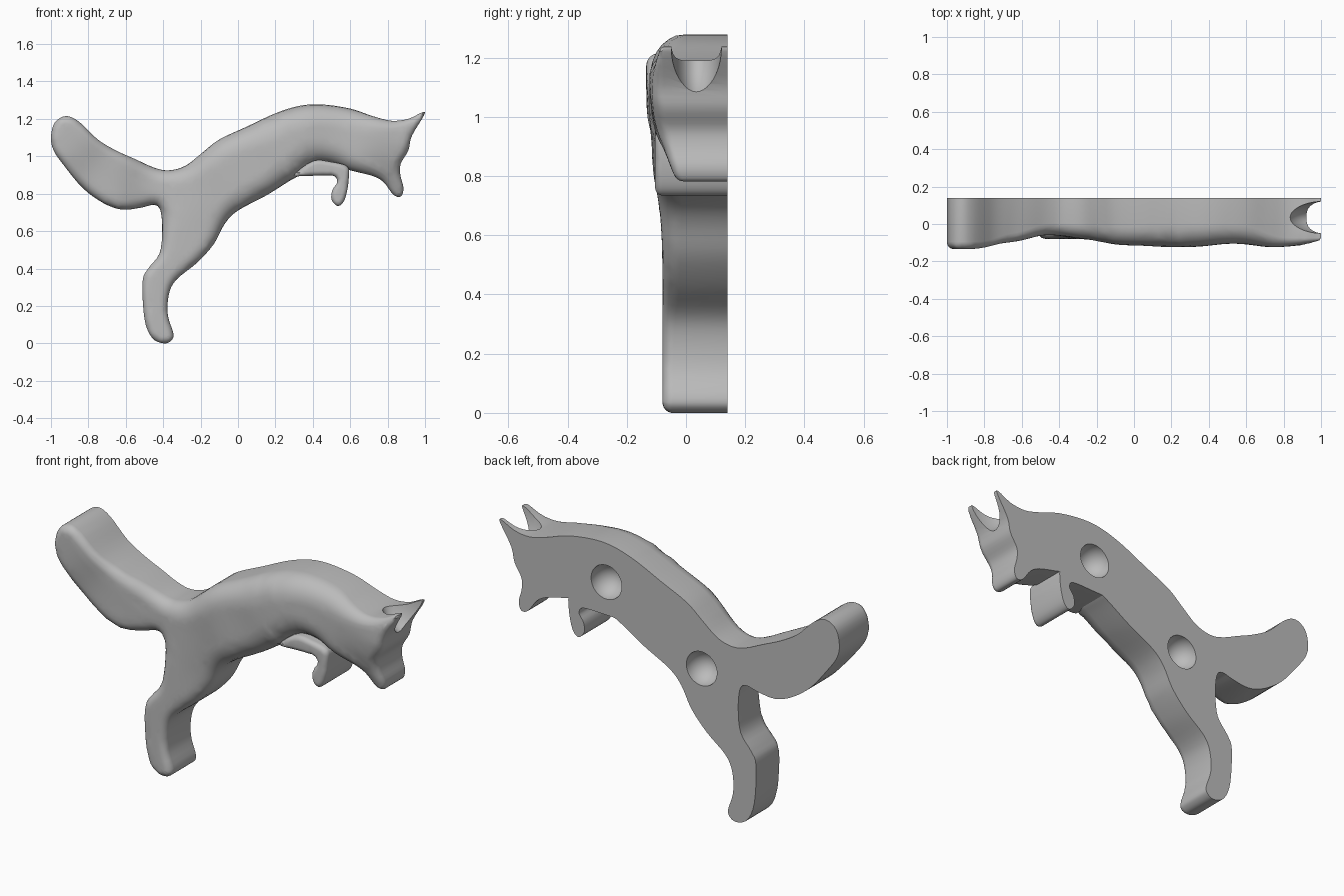
import bpy, bmesh, math
from mathutils import Vector, kdtree, Euler
from mathutils.geometry import delaunay_2d_cdt, intersect_point_line

BACK = 0.14
if "Cube" in bpy.data.objects:
    bpy.data.objects.remove(bpy.data.objects["Cube"])

grey = bpy.data.materials.new("matte grey")
grey.use_nodes = True
grey.diffuse_color = (0.5, 0.5, 0.5, 1)
grey.node_tree.nodes["Principled BSDF"].inputs["Base Color"].default_value = (0.5, 0.5, 0.5, 1)

# Side silhouettes (x, z), clockwise
BODY = [(-1, 1.1), (-.98, 1.18), (-.92, 1.215), (-.85, 1.185), (-.75, 1.09), (-.65, 1.03),
        (-.55, .985), (-.45, .94), (-.37, .925), (-.28, .95), (-.19, 1.02), (-.1, 1.09),
        (.05, 1.16), (.2, 1.23), (.33, 1.27), (.45, 1.277), (.6, 1.255), (.72, 1.215),
        (.82, 1.19), (.91, 1.2), (.985, 1.235), (.995, 1.22), (.93, 1.11), (.91, 1.03),
        (.87, .96), (.868, .9), (.885, .83), (.87, .785), (.83, .795), (.78, .86),
        (.72, .895), (.6, .925), (.5, .96), (.4, .96), (.33, .9), (.27, .865), (.15, .79),
        (0, .71), (-.07, .64), (-.13, .53), (-.22, .43), (-.33, .34), (-.37, .26),
        (-.375, .15), (-.345, .05), (-.36, .012), (-.4, 0), (-.46, .03), (-.5, .13),
        (-.51, .33), (-.48, .4), (-.42, .48), (-.405, .6), (-.415, .71), (-.45, .74),
        (-.52, .725), (-.62, .715), (-.72, .75), (-.83, .83), (-.93, .95), (-.985, 1.03)]
FORELEG = [(.3, .9), (.4, .975), (.5, .97), (.585, .945), (.592, .88), (.58, .8), (.56, .75),
           (.53, .735), (.5, .77), (.505, .82), (.53, .86), (.52, .89), (.48, .898), (.36, .895)]

# Front surface anchors: x, z, front y, edge radius
BODY_FORM = [(-.93, 1.1, -.135, .04), (-.7, .88, -.1, .05), (-.42, .84, -.05, .06),
             (-.25, .8, -.09, .08), (-.42, .1, -.08, .035), (-.45, .35, -.08, .04),
             (-.28, .5, -.08, .06), (0, .9, -.115, .1), (.3, 1.08, -.125, .12),
             (.55, 1.08, -.1, .1), (.78, 1.03, -.145, .07), (.83, .9, -.08, .03),
             (.86, .8, 0, .02), (.9, 1.05, -.12, .04), (.99, 1.22, -.085, .012)]
LEG_FORM = [(.5, .9, -.105, .025)]


def smooth_loop(pts, steps=4):
    """Closed Catmull-Rom curve through the points."""
    pts = [Vector(p) for p in pts]
    out = []
    for i in range(len(pts)):
        a, b, c, d = (pts[(i + k) % len(pts)] for k in (-1, 0, 1, 2))
        for s in range(steps):
            t = s / steps
            out.append(b + 0.5 * t * ((c - a) + t * ((2 * a - 5 * b + 4 * c - d)
                                                     + t * (3 * (b - c) + d - a))))
    return out


def form(p, anchors, sigma=0.11):
    """Blend of front depth and edge radius at a point."""
    total = depth = radius = 0
    for x, z, y, r in anchors:
        w = math.exp(-((p.x - x) ** 2 + (p.y - z) ** 2) / (2 * sigma ** 2)) + 1e-12
        total, depth, radius = total + w, depth + w * y, radius + w * r
    return depth / total, radius / total


def relief(name, outline, anchors, rings=6, grid=0.025):
    """Flat-backed solid with a rounded front, from a silhouette."""
    loop = smooth_loop(outline)
    n = len(loop)
    tree = kdtree.KDTree(n)
    for i, p in enumerate(loop):
        tree.insert(p.to_3d(), i)
    tree.balance()

    def edge_distance(p):
        i = tree.find(p.to_3d())[1]
        best = 9
        for a, b in ((loop[i - 1], loop[i]), (loop[i], loop[(i + 1) % n])):
            q, t = intersect_point_line(p, a, b)
            q = a.lerp(b, min(1, max(0, t)))
            best = min(best, (p - q.to_2d()).length)
        return best

    # Points following the rounded rim, then an even fill
    pts = list(loop)
    for i, p in enumerate(loop):
        tangent = (loop[(i + 1) % n] - loop[i - 1]).normalized()
        inward = Vector((tangent.y, -tangent.x))
        r = form(p, anchors)[1]
        for k in range(1, rings + 1):
            off = r * (1 - math.cos(math.pi / 2 * k / rings))
            q = p + inward * off
            if edge_distance(q) > 0.96 * off:
                pts.append(q)
    for i in range(int(2 / grid)):
        for j in range(int(1.3 / grid)):
            q = Vector((-1 + i * grid, j * grid))
            if edge_distance(q) > form(q, anchors)[1] + grid / 3:
                pts.append(q)
    verts, _, faces, *_ = delaunay_2d_cdt(pts, [], [list(range(n))], 1, 1e-5)

    bm = bmesh.new()
    made = {}
    for f in faces:
        for i in f:
            if i not in made:
                p = verts[i]
                y, r = form(p, anchors)
                u = max(0, 1 - edge_distance(p) / r)
                made[i] = bm.verts.new((p.x, y + r * (1 - math.sqrt(max(0, 1 - u * u))), p.y))
        bm.faces.new([made[i] for i in f])
    inner = [v for v in bm.verts if not v.is_boundary]
    for _ in range(3):
        bmesh.ops.smooth_vert(bm, verts=inner, factor=0.4, use_axis_y=True)
    # Side walls and flat back
    rim = [e for e in bm.edges if e.is_boundary]
    ext = bmesh.ops.extrude_edge_only(bm, edges=rim)["geom"]
    for v in ext:
        if isinstance(v, bmesh.types.BMVert):
            v.co.y = BACK
    bmesh.ops.holes_fill(bm, edges=[e for e in bm.edges if e.is_boundary], sides=0)
    bmesh.ops.recalc_face_normals(bm, faces=bm.faces)
    me = bpy.data.meshes.new(name)
    bm.to_mesh(me)
    bm.free()
    me.materials.append(grey)
    ob = bpy.data.objects.new(name, me)
    bpy.context.collection.objects.link(ob)
    return ob


def carve(target, loc, size, tilt=0):
    """Cut an ellipsoid hollow out of the target."""
    bpy.ops.mesh.primitive_uv_sphere_add(segments=40, ring_count=24, location=loc)
    cutter = bpy.context.object
    cutter.scale = size
    cutter.rotation_euler = Euler((0, tilt, 0))
    cutter.hide_render = True
    cutter.data.materials.append(grey)
    mod = target.modifiers.new("hollow", "BOOLEAN")
    mod.operation, mod.solver, mod.object = "DIFFERENCE", "EXACT", cutter
    bpy.context.view_layer.objects.active = target
    bpy.ops.object.modifier_apply(modifier=mod.name)
    bpy.data.objects.remove(cutter)


body = relief("body", BODY, BODY_FORM)
foreleg = relief("foreleg", FORELEG, LEG_FORM)

# Gap between the ears, and two round sockets in the back
carve(body, (1, .035, 1.24), (.17, .085, .2), -math.radians(38))
for x, z in ((.37, 1.07), (-.19, .76)):
    carve(body, (x, BACK, z), (.09, .1, .09))

for ob in (body, foreleg):
    bpy.ops.object.select_all(action="DESELECT")
    ob.select_set(True)
    bpy.context.view_layer.objects.active = ob
    bpy.ops.object.shade_smooth_by_angle(angle=math.radians(45))
